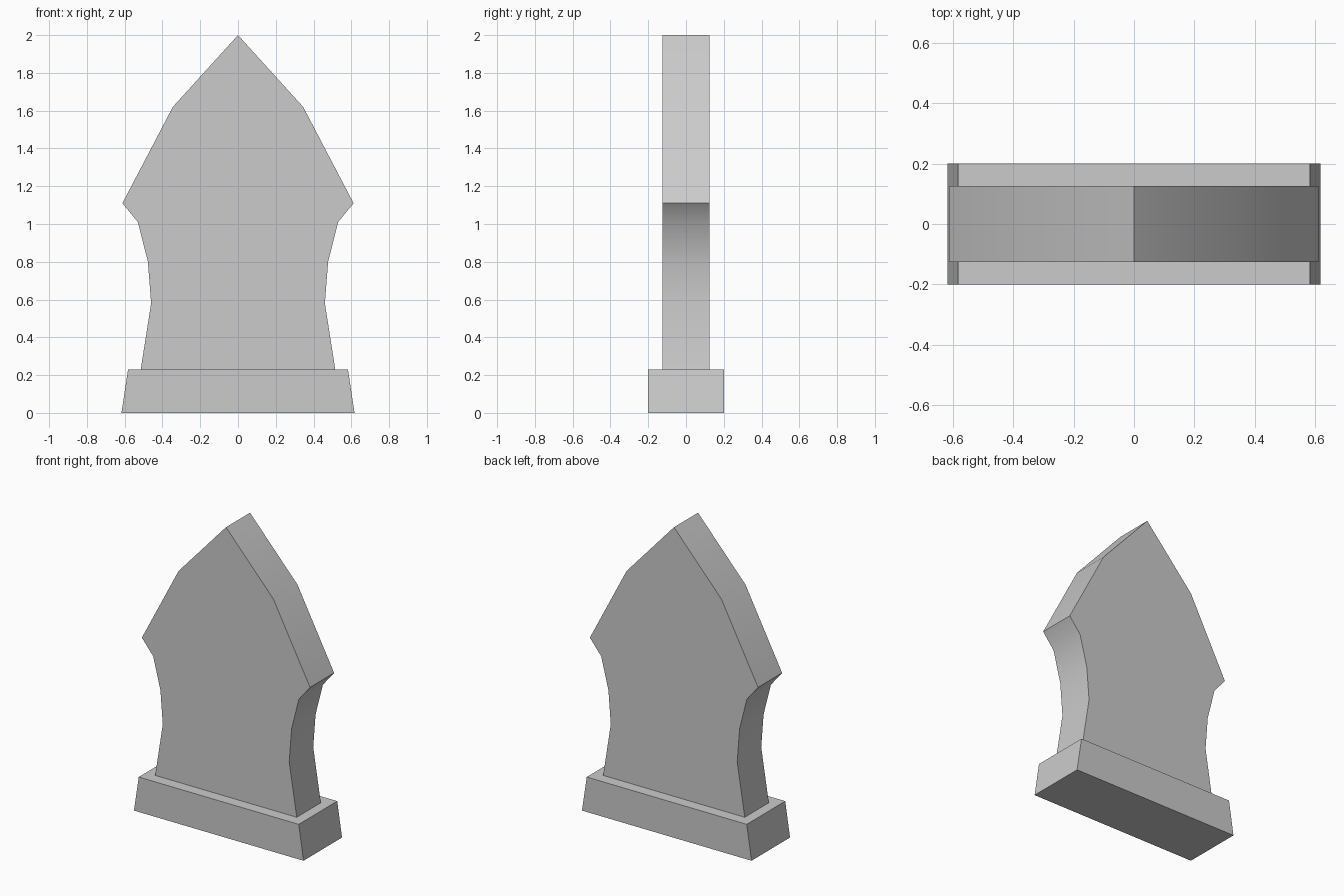
import bpy
import bmesh
import math

cube = bpy.data.objects.get("Cube")
if cube:
    bpy.data.objects.remove(cube, do_unlink=True)

# Stone colour
stone = bpy.data.materials.new("grey_stone")
stone.use_nodes = True
COLOUR = (0.6, 0.6, 0.6, 1)
stone.diffuse_color = COLOUR
stone.node_tree.nodes["Principled BSDF"].inputs["Base Color"].default_value = COLOUR


def mirrored_slab(name, half, depth):
    """Mirror a right-hand (x, z) outline and extrude it along y."""
    left = [(-x, z) for x, z in reversed(half) if x > 0]
    bm = bmesh.new()
    front = bm.faces.new([bm.verts.new((x, -depth / 2, z)) for x, z in half + left])
    out = bmesh.ops.extrude_face_region(bm, geom=[front], use_keep_orig=True)
    moved = [v for v in out["geom"] if isinstance(v, bmesh.types.BMVert)]
    bmesh.ops.translate(bm, verts=moved, vec=(0, depth, 0))
    bmesh.ops.recalc_face_normals(bm, faces=bm.faces)
    mesh = bpy.data.meshes.new(name)
    bm.to_mesh(mesh)
    bm.free()
    mesh.materials.append(stone)
    obj = bpy.data.objects.new(name, mesh)
    bpy.context.collection.objects.link(obj)
    bpy.ops.object.select_all(action="DESELECT")
    obj.select_set(True)
    bpy.context.view_layer.objects.active = obj
    bpy.ops.object.shade_smooth_by_angle(angle=math.radians(30))
    return obj


# Tapered plinth
mirrored_slab("base", [(0.617, 0), (0.582, 0.23)], 0.4)

# Waisted slab with a pointed top
mirrored_slab("headstone", [
    (0.515, 0.23), (0.46, 0.58), (0.477, 0.8), (0.53, 1.01),
    (0.612, 1.11), (0.345, 1.62), (0, 2)], 0.25)
